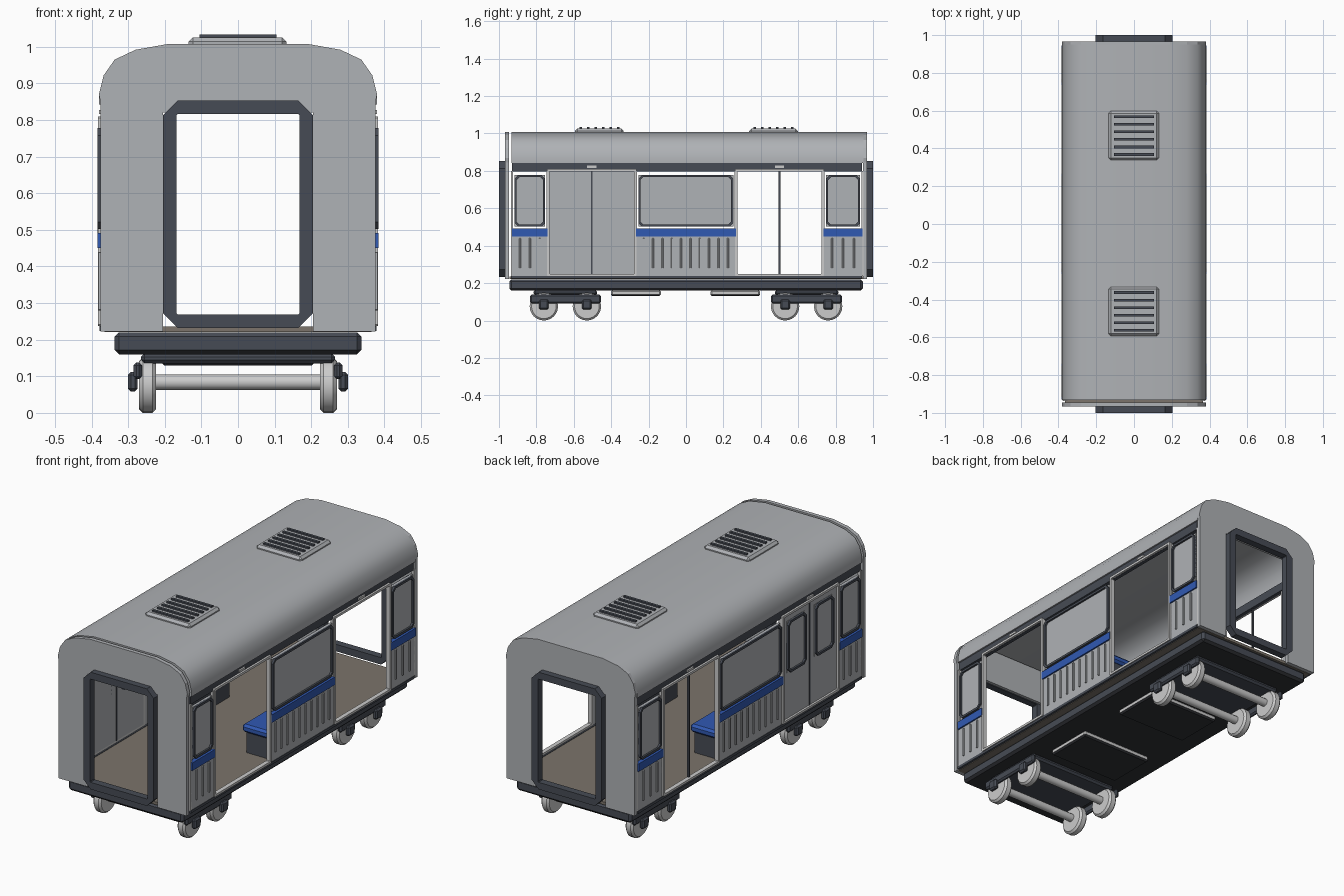
import bpy, bmesh, math
from mathutils import Matrix

if "Cube" in bpy.data.objects:
    bpy.data.objects.remove(bpy.data.objects["Cube"])


def material(name, rgb):
    m = bpy.data.materials.new(name)
    m.diffuse_color = (*rgb, 1)
    m.use_nodes = True
    m.node_tree.nodes["Principled BSDF"].inputs["Base Color"].default_value = m.diffuse_color
    return m


BODY = material("body grey", (.43, .445, .465))
LIGHT = material("light grey", (.60, .60, .60))
DARK = material("dark slate", (.062, .071, .09))
BLACK = material("underside charcoal", (.03, .032, .037))
BLUE = material("blue", (.03, .10, .45))
FLOOR = material("floor brown", (.20, .175, .145))


def finish(name, bm, mat, smooth=False, bevel=0):
    bmesh.ops.recalc_face_normals(bm, faces=bm.faces)
    me = bpy.data.meshes.new(name)
    bm.to_mesh(me)
    bm.free()
    ob = bpy.data.objects.new(name, me)
    bpy.context.collection.objects.link(ob)
    me.materials.append(mat)
    if bevel:
        mod = ob.modifiers.new("bevel", 'BEVEL')
        mod.width, mod.segments = bevel, 1
    if smooth:
        bpy.ops.object.select_all(action='DESELECT')
        ob.select_set(True)
        bpy.context.view_layer.objects.active = ob
        bpy.ops.object.shade_smooth_by_angle(angle=math.radians(35))
    return ob


def box(name, x, y, z, mat, bevel=0):
    """Box from (low, high) ranges on each axis."""
    bm = bmesh.new()
    bmesh.ops.create_cube(bm, size=1)
    for v in bm.verts:
        v.co = [(a + b) / 2 + c * (b - a) for (a, b), c in zip((x, y, z), v.co)]
    return finish(name, bm, mat, bevel=bevel)


def side_box(name, s, x, y, z, mat, bevel=0):
    """Box on the right (s=1) or left (s=-1) side."""
    return box(name, sorted((s * x[0], s * x[1])), y, z, mat, bevel)


def prism(name, pts, y0, y1, mat, smooth=False):
    """Extrude an xz outline along y."""
    bm = bmesh.new()
    f = bm.faces.new([bm.verts.new((x, y0, z)) for x, z in pts])
    r = bmesh.ops.extrude_face_region(bm, geom=[f])
    for v in r["geom"]:
        if isinstance(v, bmesh.types.BMVert):
            v.co.y = y1
    return finish(name, bm, mat, smooth)


def cut_rect(u, v, c):
    """Rectangle outline with chamfered corners."""
    (a, b), (d, e) = u, v
    return [(a + c, d), (b - c, d), (b, d + c), (b, e - c),
            (b - c, e), (a + c, e), (a, e - c), (a, d + c)]


def ring(name, u, v, border, c_out, c_in, w0, w1, mat, place):
    """Rectangular frame; place maps (u, v, depth) to xyz."""
    out = cut_rect(u, v, c_out)
    inn = cut_rect((u[0] + border, u[1] - border), (v[0] + border, v[1] - border), c_in)
    bm = bmesh.new()
    loops = [[bm.verts.new(place(p, q, w)) for p, q in o]
             for o, w in ((out, w0), (out, w1), (inn, w1), (inn, w0))]
    for k in range(4):
        A, B = loops[k], loops[(k + 1) % 4]
        for i in range(8):
            j = (i + 1) % 8
            bm.faces.new((A[i], A[j], B[j], B[i]))
    return finish(name, bm, mat)


def cylinder_x(name, xc, y, z, r, width, mat, seg=20, bevel=0):
    bm = bmesh.new()
    M = Matrix.Translation((xc, y, z)) @ Matrix.Rotation(math.pi / 2, 4, 'Y')
    bmesh.ops.create_cone(bm, cap_ends=True, segments=seg, radius1=r, radius2=r,
                          depth=width, matrix=M)
    if bevel:
        rim = [e for e in bm.edges if any(len(f.verts) > 4 for f in e.link_faces)]
        bmesh.ops.bevel(bm, geom=rim, offset=bevel, segments=1, affect='EDGES')
    return finish(name, bm, mat, True)


# Roof shell
arch = [(.38, .87), (.367, .922), (.337, .965), (.28, .992), (.19, 1.008)]
outer = [(.38, .842)] + arch
outer = outer + [(-x, z) for x, z in reversed(outer)]
inner = [(x * .965, z - (.013 if z > .85 else 0)) for x, z in reversed(outer)]
prism("roof", outer + inner, -.932, .95, BODY, True)

# End walls with doorway notch, and the gangway frames
half = [(.205, .222), (.375, .222), (.375, .845)] + arch
wall = half + [(-x, z) for x, z in reversed(half)] + [(-.205, .82), (.205, .82)]
for s, end in ((-1, "front"), (1, "back")):
    prism(end + "_end_wall", wall, s * .946, s * .967, BODY)
    ring(end + "_gangway_frame", (-.205, .205), (.232, .853), .037, .04, .003,
         s * .962, s * 1.0, DARK, lambda u, v, w: (u, w, v))

# Floor and underframe
box("floor", (-.365, .365), (-.945, .945), (.221, .236), FLOOR)
chassis = box("underframe", (-.337, .337), (-.945, .945), (.16, .22), DARK, .012)
chassis.data.materials.append(BLACK)
for f in chassis.data.polygons:
    if f.normal.z < -.5:
        f.material_index = 1

# Equipment boxes under the floor
for y0, y1 in ((-.40, -.135), (.13, .395)):
    ob = box("equipment_box", (-.21, .21), (y0, y1), (.13, .162), LIGHT, .008)
    ob.data.materials.append(BLACK)
    for f in ob.data.polygons:
        if f.normal.z < -.5:
            f.material_index = 1

# Roof vents
for yc in (-.463, .468):
    box("vent_base", (-.135, .132), (yc - .13, yc + .13), (.995, 1.026), BODY, .012)
    for i in range(6):
        y = yc - .1 + i * .04
        box("vent_slat", (-.105, .105), (y - .007, y + .007), (1.02, 1.034), DARK)


def window(s, y, z, x=.374):
    """Pane with a dark rounded frame."""
    side_box("window_pane", s, (x - .012, x), y, z, BODY)
    ring("window_frame", y, z, .012, .02, .014, s * (x - .014), s * (x + .01), DARK,
         lambda u, v, w: (w, u, v))


for s in (1, -1):
    # Long door track, sills and small door lamps
    side_box("door_track", s, (.352, .372), (-.93, .94), (.797, .842), DARK)
    side_box("side_sill", s, (.352, .378), (-.935, .94), (.224, .238), DARK)
    # Wall sections: lower panel with ribs, blue band, window
    for y0, y1, ribs in ((-.93, -.74, 3), (-.268, .266, 10), (.735, .944, 3)):
        side_box("lower_panel", s, (.362, .376), (y0, y1), (.237, .452), BODY)
        side_box("blue_band", s, (.362, .384), (y0, y1), (.45, .492), BLUE)
        step = (y1 - y0) / (ribs + (.7 if ribs > 5 else .6))
        mid = (y0 + y1) / 2
        for i in range(ribs):
            y = mid + (i - (ribs - 1) / 2) * step
            side_box("panel_rib", s, (.374, .383), (y - .005, y + .005), (.28, .44), BODY, .002)
        window(s, (y0 + .013, y1 - .013), (.502, .778))
        for y in (y0, y1):
            side_box("wall_post", s, (.36, .376), (y - .006, y + .006), (.237, .80), LIGHT)
    # Door surrounds
    for y0, y1 in ((-.742, -.265), (.263, .737)):
        ring("door_surround", (y0, y1), (.237, .81), .012, .004, .003,
             s * .36, s * .383, LIGHT, lambda u, v, w: (w, u, v))
        yc = (y0 + y1) / 2
        side_box("door_lamp", s, (.365, .38), (yc - .025, yc + .025), (.816, .828), LIGHT)
    # Bench seats
    side_box("seat_base", s, (.215, .355), (-.235, .235), (.236, .345), DARK)
    side_box("seat_cushion", s, (.195, .36), (-.25, .25), (.345, .388), BLUE, .012)

# Closed sliding doors on the left
for y0, y1 in ((-.73, -.507), (-.5, -.277)):
    side_box("door_leaf", -1, (.36, .372), (y0, y1), (.248, .80), BODY)
    window(-1, (y0 + .035, y1 - .035), (.49, .765), .374)
side_box("door_seal", -1, (.358, .374), (-.508, -.499), (.248, .80), DARK)
# Thin pole in the open left doorway
side_box("door_pole", -1, (.36, .37), (.495, .504), (.24, .80), DARK)

# Bogies
for yc in (-.645, .645):
    box("bogie_bolster", (-.265, .265), (yc - .17, yc + .17), (.135, .163), DARK, .01)
    for s in (1, -1):
        side_box("bogie_side_frame", s, (.262, .285), (yc - .19, yc + .19), (.092, .138), DARK, .008)
        for d in (-.115, .115):
            side_box("axle_box", s, (.274, .30), (yc + d - .026, yc + d + .026), (.058, .112), DARK, .008)
            cylinder_x("wheel", s * .247, yc + d, .076, .076, .046, LIGHT, 24, .01)
    for d in (-.115, .115):
        cylinder_x("axle", 0, yc + d, .084, .021, .46, LIGHT, 12)
